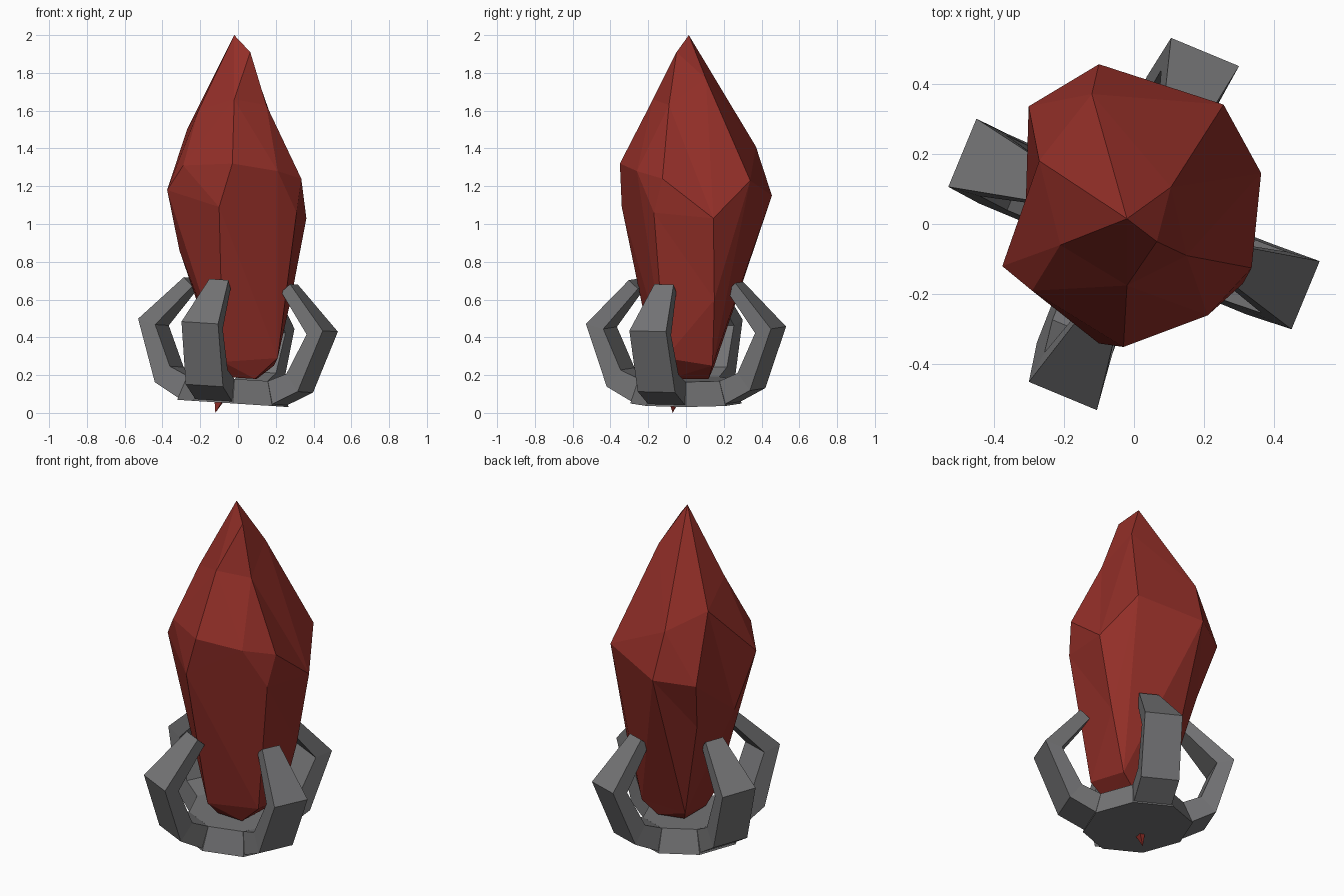
import bpy, bmesh, math
from mathutils import Vector, Matrix

if "Cube" in bpy.data.objects:
    bpy.data.objects.remove(bpy.data.objects["Cube"])


def material(name, col):
    m = bpy.data.materials.new(name)
    m.diffuse_color = (*col, 1)
    m.use_nodes = True
    m.node_tree.nodes["Principled BSDF"].inputs["Base Color"].default_value = m.diffuse_color
    return m


RED = material("crystal red", (0.29, 0.028, 0.021))
GREY = material("iron grey", (0.175, 0.175, 0.18))


def finish(name, bm, mat, matrix=Matrix()):
    bmesh.ops.recalc_face_normals(bm, faces=bm.faces[:])
    bm.transform(matrix)
    me = bpy.data.meshes.new(name)
    bm.to_mesh(me)
    bm.free()
    me.materials.append(mat)
    ob = bpy.data.objects.new(name, me)
    bpy.context.collection.objects.link(ob)
    return ob


# Faceted crystal: corner points joined by a hull made on an ellipsoid,
# so that slightly sunken corners are kept
corners = [
    (-.02, .015, 2.0), (.065, -.05, 1.91), (.105, .105, 1.77), (.15, -.09, 1.63),
    (-.02, -.175, 1.66), (-.21, -.06, 1.60), (-.27, .18, 1.50), (-.12, .37, 1.41),
    (-.03, -.35, 1.32), (-.29, -.19, 1.31), (.21, -.26, 1.28), (.335, -.125, 1.24),
    (.255, .34, 1.23), (-.375, -.12, 1.18), (-.10, .455, 1.15), (-.30, .335, 1.12),
    (-.10, -.34, 1.09), (.31, -.17, 1.06), (.362, .145, 1.03),
    (-.31, -.01, .86), (-.24, .24, .83), (.28, .15, .60),
    (.21, -.11, .29), (-.08, -.17, .27), (.19, .14, .25), (-.10, .15, .25),
    (.09, -.09, .18), (-.06, -.10, .19), (.10, .12, .18), (-.06, .10, .19),
]
bm = bmesh.new()
true_place = {}
for c in corners:
    d = Vector((c[0], c[1], (c[2] - 1.0) * .4)).normalized()
    true_place[bm.verts.new(d)] = c
bmesh.ops.convex_hull(bm, input=bm.verts[:])
for v, c in true_place.items():
    v.co = c
finish("crystal", bm, RED)

# Small point of the crystal poking through the base
bm = bmesh.new()
ring = [bm.verts.new(p) for p in ((-.13, -.08, .15), (-.03, -.12, .15), (-.01, 0, .15), (-.09, .01, .15))]
tip = bm.verts.new((-.12, -.07, 0))
bm.faces.new(ring)
for i in range(4):
    bm.faces.new((ring[i], ring[(i + 1) % 4], tip))
finish("crystal_root", bm, RED)

# The holder leans slightly down towards +x
TILT = Matrix.Translation((-.027, 0, .05)) @ Matrix.Rotation(.065, 4, 'Y') @ Matrix.Translation((0, 0, -.05))

# Octagonal base plate, narrower at the top
bm = bmesh.new()
rings = []
for r, z in ((.295, .05), (.25, .18)):
    rings.append([bm.verts.new((r * math.cos(k * math.pi / 4), r * math.sin(k * math.pi / 4), z))
                  for k in range(8)])
for a, b in zip(rings, rings[1:]):
    for k in range(8):
        n = (k + 1) % 8
        bm.faces.new((a[k], a[n], b[n], b[k]))
bm.faces.new(rings[0])
bm.faces.new(rings[-1])
finish("base_plate", bm, GREY, TILT)

# Four bent claws: outer r, outer z, inner r, inner z, half width
PROFILE = [(.25, .05, .22, .175, .105),
           (.41, .135, .335, .225, .107),
           (.53, .465, .435, .44, .105),
           (.305, .70, .255, .655, .055)]


def claw(name, angle):
    bm = bmesh.new()
    rows = []
    for ro, zo, ri, zi, w in PROFILE:
        wi = w * .9
        rows.append([bm.verts.new(p) for p in ((ro, -w, zo), (ro, w, zo), (ri, wi, zi), (ri, -wi, zi))])
    for a, b in zip(rows, rows[1:]):
        for k in range(4):
            n = (k + 1) % 4
            bm.faces.new((a[k], a[n], b[n], b[k]))
    bm.faces.new(rows[0])
    bm.faces.new(rows[-1])
    finish(name, bm, GREY, TILT @ Matrix.Rotation(angle, 4, 'Z'))


for i in range(4):
    claw(f"claw_{i + 1}", math.radians(-22.5 + 90 * i))
